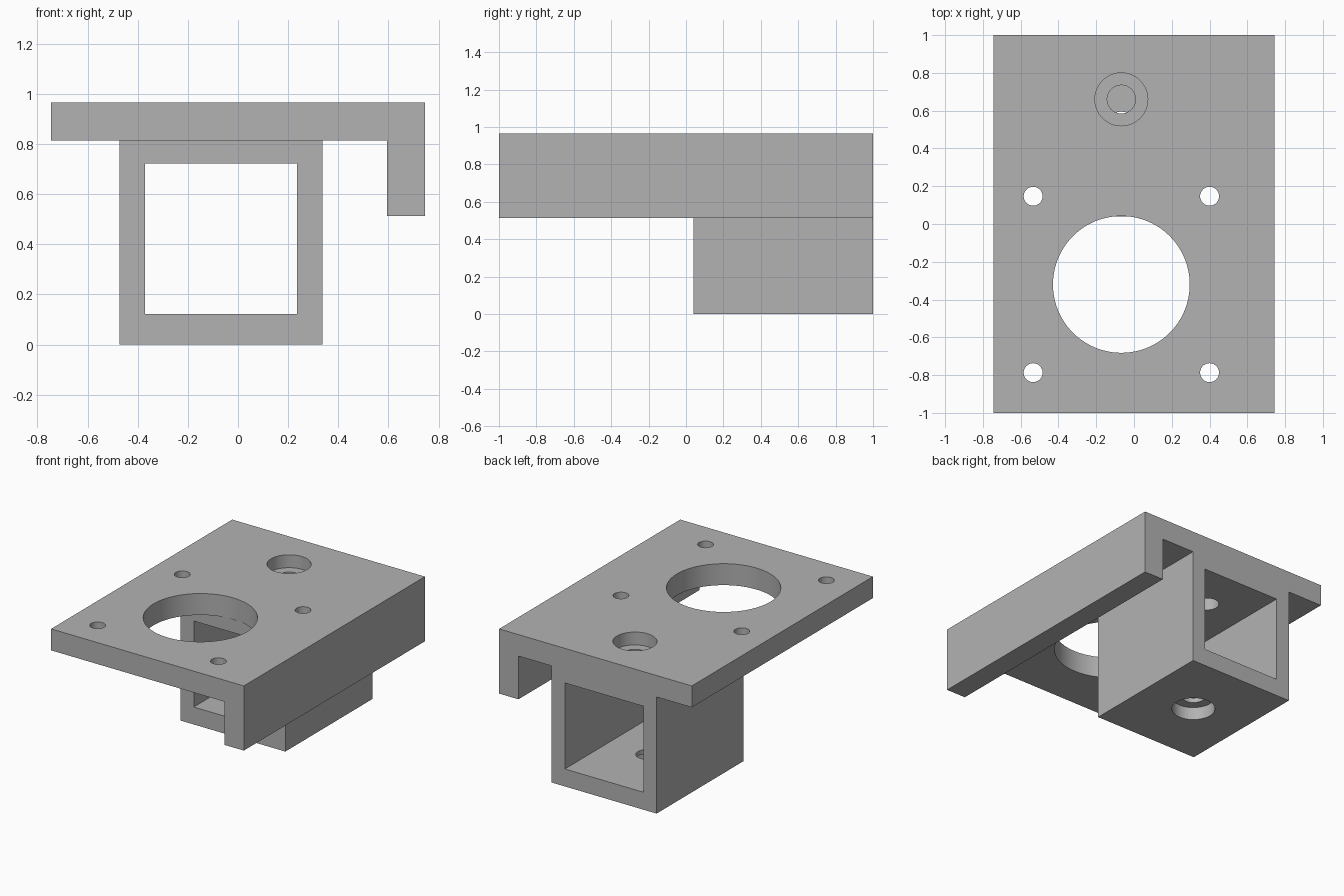
import bpy, bmesh, math
from mathutils import Matrix, Vector

if "Cube" in bpy.data.objects:
    bpy.data.objects.remove(bpy.data.objects["Cube"], do_unlink=True)

grey = bpy.data.materials.new("plain_grey")
grey.use_nodes = True
colour = (0.45, 0.45, 0.45, 1)
grey.diffuse_color = colour
grey.node_tree.nodes["Principled BSDF"].inputs["Base Color"].default_value = colour


def make_object(name, bm):
    bmesh.ops.recalc_face_normals(bm, faces=bm.faces)
    mesh = bpy.data.meshes.new(name)
    bm.to_mesh(mesh)
    bm.free()
    mesh.materials.append(grey)
    obj = bpy.data.objects.new(name, mesh)
    bpy.context.collection.objects.link(obj)
    return obj


def extrude_profile(name, points, y0, y1):
    """Extrude an x-z outline along y."""
    bm = bmesh.new()
    face = bm.faces.new([bm.verts.new((x, y0, z)) for x, z in points])
    extruded = bmesh.ops.extrude_face_region(bm, geom=[face])["geom"]
    verts = [v for v in extruded if isinstance(v, bmesh.types.BMVert)]
    bmesh.ops.translate(bm, verts=verts, vec=Vector((0, y1 - y0, 0)))
    return make_object(name, bm)


def rectangle(x0, x1, z0, z1):
    return [(x0, z0), (x1, z0), (x1, z1), (x0, z1)]


def drill(name, x, y, radius, z0, z1, sides=64):
    """Upright cylinder used as a cutter."""
    bm = bmesh.new()
    bmesh.ops.create_cone(bm, cap_ends=True, segments=sides, radius1=radius,
                          radius2=radius, depth=z1 - z0,
                          matrix=Matrix.Translation((x, y, (z0 + z1) / 2)))
    return make_object(name, bm)


def cut(target, cutters):
    """Subtract each cutter, then smooth the round walls only."""
    bpy.ops.object.select_all(action="DESELECT")
    bpy.context.view_layer.objects.active = target
    target.select_set(True)
    for cutter in cutters:
        cutter.hide_render = True
        mod = target.modifiers.new("cut", "BOOLEAN")
        mod.operation = "DIFFERENCE"
        mod.solver = "EXACT"
        mod.object = cutter
        bpy.ops.object.modifier_apply(modifier=mod.name)
        bpy.data.objects.remove(cutter, do_unlink=True)
    bpy.ops.object.shade_smooth_by_angle(angle=math.radians(30))


MID_X = -0.067      # shared centre line of tube and holes
HEAD_R, SHANK_R, HEAD_DEPTH = 0.14, 0.075, 0.09
PLATE_Z, TOP_Z = 0.815, 0.965
SCREW_Y, FLOOR_Y = 0.66, 0.52

# Mounting plate with a side flange hanging down
plate = extrude_profile("mounting_plate", [
    (-0.745, TOP_Z), (0.745, TOP_Z), (0.745, 0.513), (0.595, 0.513),
    (0.595, PLATE_Z), (-0.745, PLATE_Z)], -1, 1)

# Large opening, four bolt holes and the recessed screw hole
plate_cutters = [
    drill("opening_cutter", MID_X, -0.32, 0.362, 0.7, 1.1, 96),
    drill("head_cutter", MID_X, SCREW_Y, HEAD_R, TOP_Z - HEAD_DEPTH, 1.1),
    drill("shank_cutter", MID_X, SCREW_Y, SHANK_R, 0.7, 1.1)]
for side_x in (-1, 1):
    for side_y in (-1, 1):
        plate_cutters.append(drill("bolt_cutter", MID_X + side_x * 0.467,
                                   -0.32 + side_y * 0.467, 0.05, 0.7, 1.1, 48))
cut(plate, plate_cutters)

# Square socket under the rear half, open at both ends
socket = extrude_profile("square_socket",
                         rectangle(-0.473, 0.338, 0, PLATE_Z), 0.04, 1)
cut(socket, [
    extrude_profile("bore_cutter", rectangle(-0.37, 0.236, 0.122, 0.723), -0.1, 1.1),
    drill("ceiling_cutter", MID_X, SCREW_Y, SHANK_R, 0.6, 0.9),
    drill("floor_head_cutter", MID_X, FLOOR_Y, HEAD_R, -0.1, HEAD_DEPTH),
    drill("floor_shank_cutter", MID_X, FLOOR_Y, SHANK_R, -0.1, 0.2)])
